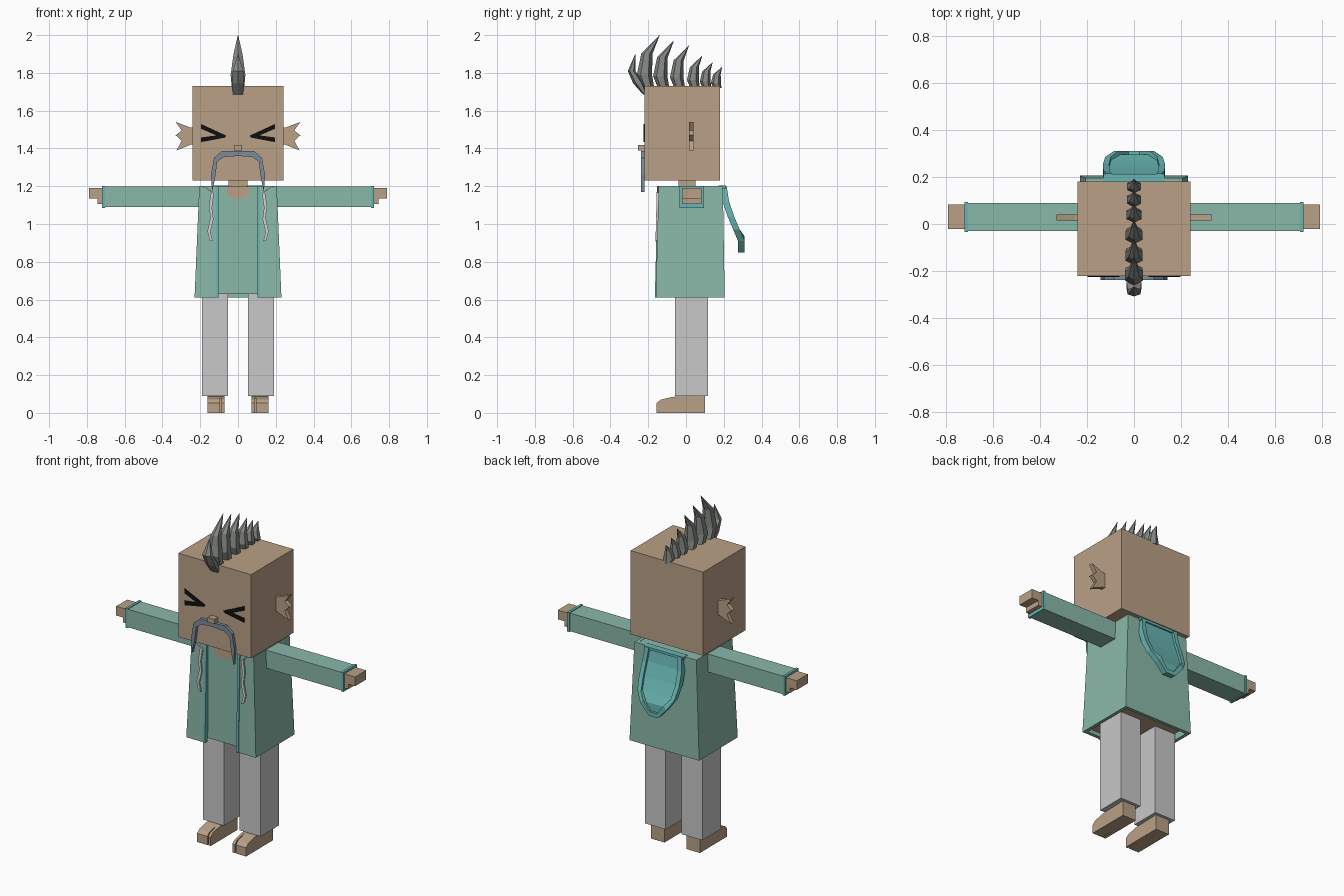
import bpy, bmesh, math
from mathutils import Vector

cube = bpy.data.objects.get("Cube")
if cube:
    bpy.data.objects.remove(cube, do_unlink=True)


def material(name, r, g, b):
    m = bpy.data.materials.new(name)
    m.use_nodes = True
    m.diffuse_color = (r, g, b, 1)
    bsdf = m.node_tree.nodes["Principled BSDF"]
    bsdf.inputs["Base Color"].default_value = (r, g, b, 1)
    bsdf.inputs["Roughness"].default_value = 0.8
    return m


skin = material("skin", 0.49, 0.355, 0.24)
green = material("coat green", 0.255, 0.48, 0.40)
teal = material("teal trim", 0.14, 0.47, 0.45)
grey = material("trouser grey", 0.58, 0.58, 0.58)
hair = material("hair grey", 0.23, 0.245, 0.225)
blue = material("moustache blue grey", 0.20, 0.26, 0.33)
cord = material("cord white", 0.66, 0.64, 0.62)
black = material("eye black", 0.005, 0.005, 0.005)


def loft(name, rings, mat, closed=False):
    """Skin a list of equal rings, capped unless the loft closes on itself."""
    bm = bmesh.new()
    vs = [[bm.verts.new(p) for p in ring] for ring in rings]
    n = len(vs[0])
    pairs = list(zip(vs, vs[1:])) + ([(vs[-1], vs[0])] if closed else [])
    for a, b in pairs:
        for i in range(n):
            j = (i + 1) % n
            bm.faces.new((a[i], a[j], b[j], b[i]))
    if not closed:
        bm.faces.new(vs[0])
        bm.faces.new(vs[-1])
    bmesh.ops.recalc_face_normals(bm, faces=bm.faces)
    me = bpy.data.meshes.new(name)
    bm.to_mesh(me)
    bm.free()
    me.materials.append(mat)
    ob = bpy.data.objects.new(name, me)
    bpy.context.collection.objects.link(ob)
    return ob


def prism_y(name, outline, y0, y1, mat):
    return loft(name, [[(x, y, z) for x, z in outline] for y in (y0, y1)], mat)


def prism_x(name, outline, x0, x1, mat):
    return loft(name, [[(x, y, z) for y, z in outline] for x in (x0, x1)], mat)


def box(name, x0, x1, y0, y1, z0, z1, mat):
    return prism_y(name, [(x0, z0), (x1, z0), (x1, z1), (x0, z1)], y0, y1, mat)


def mix(z, top, bottom):
    """Coat taper: value at height z between its top and its hem."""
    return top + (bottom - top) * (1.2 - z) / 0.59


def front(z):
    return mix(z, -0.145, -0.16)


# Head, neck, nose
box("head", -0.24, 0.24, -0.22, 0.18, 1.23, 1.73, skin)
box("neck", -0.05, 0.05, -0.04, 0.05, 1.15, 1.25, skin)
box("nose", -0.022, 0.022, -0.255, -0.21, 1.39, 1.418, skin)

# Moustache
outer = [(0, 1.385), (0.085, 1.387), (0.127, 1.35), (0.143, 1.26), (0.137, 1.17)]
inner = [(0.122, 1.24), (0.11, 1.33), (0.075, 1.355), (0, 1.36)]
for side, s in (("left", 1), ("right", -1)):
    prism_y(side + "_moustache", [(s * x, z) for x, z in outer + inner], -0.238, -0.219, blue)

# Coat shell: one section swept around the open front, walls 0.02 thick
T = 0.02


def coat_corner(x, y, ix, iy):
    """Wall section at one plan corner: hem and shoulder, outside and inside."""
    hem = (0.23, -0.16, 0.205)
    top = (0.205, -0.145, 0.195)
    def at(dims, z, inset):
        px = x * dims[0] if abs(x) == 1 else x
        return (px - ix * inset, (dims[1] if y < 0 else dims[2]) - iy * inset, z)
    return [at(hem, 0.61, 0), at(top, 1.2, 0), at(top, 1.2, T), at(hem, 0.61, T)]


plan = [(0.105, -1, 0, -1), (1, -1, 1, -1), (1, 1, 1, 1),
        (-1, 1, -1, 1), (-1, -1, -1, -1), (-0.105, -1, 0, -1)]
loft("coat", [coat_corner(*c) for c in plan], green)

# Shirt body inside the coat, bare underneath
shirt = box("shirt", -0.188, 0.188, -0.135, 0.18, 0.63, 1.198, green)
shirt.data.materials.append(skin)
for f in shirt.data.polygons:
    if f.normal.z < -0.5:
        f.material_index = 1
prism_y("bare_chest", [(-0.06, 1.199), (0.06, 1.199), (0.06, 1.16), (0.025, 1.135),
                       (0, 1.13), (-0.025, 1.135), (-0.06, 1.16)], -0.14, -0.133, skin)

cord_path = [(0.19, 1.196), (0.165, 1.19), (0.135, 1.165), (0.146, 1.09),
             (0.138, 1.03), (0.154, 0.96), (0.142, 0.91)]
ear = [(0.23, 1.51), (0.25, 1.51), (0.33, 1.54), (0.298, 1.495), (0.33, 1.47),
       (0.298, 1.44), (0.325, 1.39), (0.25, 1.42), (0.23, 1.42)]
foot = [(0.1, 0), (0.1, 0.09), (-0.06, 0.086), (-0.135, 0.07), (-0.155, 0.052), (-0.155, 0)]
toe = [(-0.07, 0)] + [(-0.07, 0.085)] + foot[3:]
heel = foot[:3] + [(-0.09, 0.08), (-0.09, 0)]

for side, s in (("left", 1), ("right", -1)):
    # Coat edge trim
    rings = []
    for z in (0.61, 1.202):
        y = front(z)
        rings.append([(s * 0.103, y - 0.005, z), (s * 0.117, y - 0.005, z),
                      (s * 0.117, y + T, z), (s * 0.103, y + T, z)])
    loft(side + "_coat_trim", rings, teal)

    # Hood cord
    loft(side + "_cord", [[(s * (x + dx), front(z) + dy, z + dz) for dx, dy, dz in
                           ((-0.008, -0.009, -0.003), (0.008, -0.009, 0.003),
                            (0.008, 0.002, 0.003), (-0.008, 0.002, -0.003))]
                          for x, z in cord_path], cord)

    # Eye chevron
    prism_y(side + "_eye", [(s * x, z) for x, z in (
        (0.062, 1.468), (0.197, 1.53), (0.197, 1.505), (0.115, 1.469),
        (0.197, 1.458), (0.197, 1.433), (0.07, 1.457))], -0.226, -0.219, black)

    # Ear
    prism_y(side + "_ear", [(s * x, z) for x, z in ear], 0.015, 0.04, skin)

    # Sleeve, cuff and hand
    box(side + "_sleeve", s * 0.19, s * 0.715, -0.03, 0.09, 1.09, 1.198, green)
    box(side + "_cuff", s * 0.705, s * 0.72, -0.034, 0.094, 1.086, 1.202, teal)
    prism_y(side + "_hand", [(s * x, z) for x, z in (
        (0.7, 1.105), (0.745, 1.105), (0.745, 1.135), (0.79, 1.135),
        (0.79, 1.19), (0.7, 1.19))], -0.022, 0.082, skin)

    # Leg and split-toed foot
    box(side + "_leg", s * 0.052, s * 0.19, -0.058, 0.117, 0.09, 0.66, grey)
    prism_x(side + "_heel", heel, s * 0.072, s * 0.162, skin)
    prism_x(side + "_big_toe", toe, s * 0.072, s * 0.088, skin)
    prism_x(side + "_small_toes", toe, s * 0.094, s * 0.162, skin)

# Hood hanging on the back: rows of half width, outer depth, height
rows = [(0.12, 0.215, 1.2), (0.13, 0.228, 1.12), (0.132, 0.255, 1.04),
        (0.122, 0.285, 0.97), (0.085, 0.31, 0.91), (0.03, 0.31, 0.85)]


def rim(s, x, y, z):
    lift = 0.025 if z < 0.95 else 0
    return [(s * x, y, z), (s * x * 0.8, y, z + lift),
            (s * x * 0.8, y - 0.03, z + lift), (s * x, y - 0.035, z)]


loft("hood_rim", [rim(1, *r) for r in rows] + [rim(-1, *r) for r in reversed(rows)], teal)
loft("hood_panel", [[(x * a, y - d, z + (0.01 if z < 0.95 else 0))
                     for a, d in ((0.88, 0.014), (-0.88, 0.014), (-0.88, 0.03), (0.88, 0.03))]
                    for x, y, z in rows], teal)
box("collar_strip", -0.13, 0.13, 0.172, 0.212, 1.188, 1.203, teal)


# Crest of curved spikes: stations of depth, height, half length, half width
def spike(name, stations):
    angles = [math.radians(90 + 60 * k) for k in range(6)]
    loft(name, [[(w * math.cos(a), y + l * math.sin(a), z) for a in angles]
                for y, z, l, w in stations], hair)


tips = [(-0.14, 2.0), (-0.065, 1.97), (0.015, 1.945), (0.085, 1.89), (0.14, 1.855), (0.19, 1.83)]
for i, (y, z) in enumerate(tips):
    h = z - 1.72
    k = h / 0.28
    l, w = 0.018 + 0.022 * k, 0.025 + 0.02 * k
    spike(f"crest_spike_{i + 1}", [
        (y - 0.06 * k, 1.72, l * 0.8, w * 0.85), (y - 0.08 * k, 1.72 + h * 0.25, l, w),
        (y - 0.067 * k, 1.72 + h * 0.65, l * 0.75, w * 0.6), (y, z, 0.001, 0.001)])
spike("crest_front_spike", [(-0.215, 1.685, 0.012, 0.03), (-0.25, 1.745, 0.03, 0.038),
                            (-0.288, 1.81, 0.02, 0.032), (-0.268, 1.9, 0.001, 0.001)])
